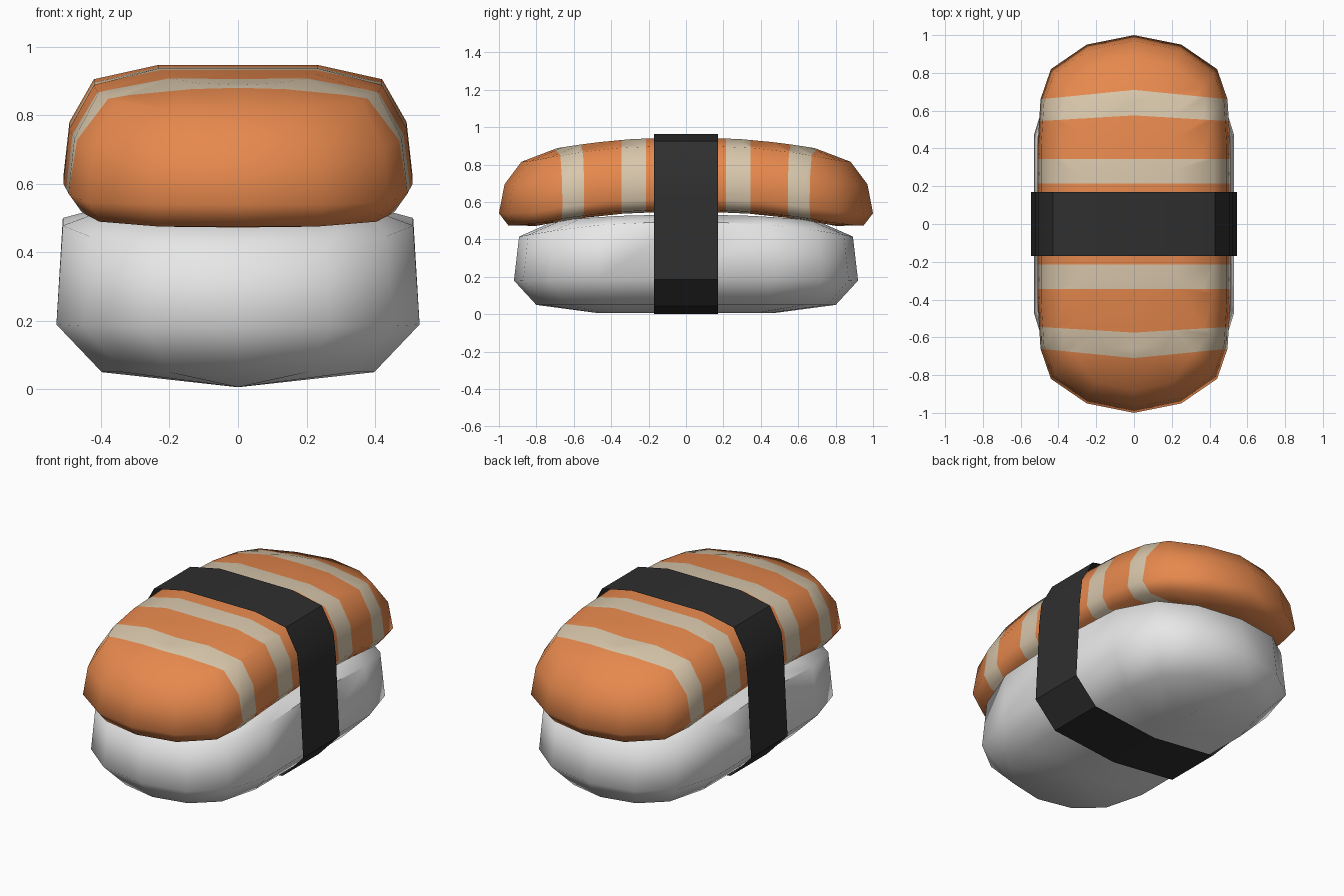
import bpy, bmesh
from mathutils import Vector

if "Cube" in bpy.data.objects:
    bpy.data.objects.remove(bpy.data.objects["Cube"])


def material(name, rgb):
    m = bpy.data.materials.new(name)
    m.diffuse_color = (*rgb, 1)
    m.use_nodes = True
    m.node_tree.nodes["Principled BSDF"].inputs["Base Color"].default_value = m.diffuse_color
    return m


ORANGE = material("salmon orange", (0.80, 0.25, 0.075))
CREAM = material("cream stripe", (0.69, 0.57, 0.41))
WHITE = material("rice white", (0.80, 0.81, 0.80))
BLACK = material("seaweed black", (0.028, 0.028, 0.028))


def finish(name, bm, mats, angle):
    me = bpy.data.meshes.new(name)
    bm.to_mesh(me)
    bm.free()
    for m in mats:
        me.materials.append(m)
    ob = bpy.data.objects.new(name, me)
    bpy.context.collection.objects.link(ob)
    bpy.ops.object.select_all(action='DESELECT')
    ob.select_set(True)
    bpy.context.view_layer.objects.active = ob
    bpy.ops.object.shade_smooth_by_angle(angle=angle)
    return ob


def pillow(outline, levels, reach):
    """Stack scaled plan outlines; each level is (x scale, y scale, z, arch height)."""
    half = [(x, -y) for x, y in outline] + [(x, y) for x, y in reversed(outline[:-1])]
    n = len(half)
    bm = bmesh.new()
    rings = []
    for sx, sy, z, arch in levels:
        sides = []
        for s in (1, -1):
            sides.append([bm.verts.new((s * x * sx, y * sy,
                          z + arch * max(0, 1 - (y * sy / reach) ** 2))) for x, y in half])
        rings.append(sides)
    # side walls
    for a, b in zip(rings, rings[1:]):
        for s in (0, 1):
            for i in range(n - 1):
                bm.faces.new((a[s][i], a[s][i + 1], b[s][i + 1], b[s][i]))
    # bottom and top caps as crosswise strips
    for r in (rings[0], rings[-1]):
        for i in range(n - 1):
            bm.faces.new((r[0][i], r[0][i + 1], r[1][i + 1], r[1][i]))
    bmesh.ops.remove_doubles(bm, verts=bm.verts, dist=0.0005)
    bmesh.ops.dissolve_degenerate(bm, edges=bm.edges, dist=0.0005)
    bmesh.ops.bisect_plane(bm, geom=bm.verts[:] + bm.edges[:] + bm.faces[:], dist=0.0001,
                           plane_co=(0, 0, 0), plane_no=(1, 0, 0))
    bmesh.ops.recalc_face_normals(bm, faces=bm.faces)
    return bm


# rice block
rice_outline = [(0, 0.92), (0.27, 0.87), (0.45, 0.73), (0.53, 0.47), (0.53, 0)]
rice_levels = [(0, 0.51, 0.006, 0), (0.75, 0.87, 0.05, 0), (1, 1, 0.18, 0.012),
               (0.965, 0.97, 0.41, 0.09), (0.72, 0.76, 0.475, 0.06)]
finish("rice", pillow(rice_outline, rice_levels, 0.92), [WHITE], 1.2)

# arched salmon slice
fish_outline = [(0, 1), (0.25, 0.95), (0.44, 0.82), (0.495, 0.66), (0.51, 0.42), (0.51, 0)]
fish_levels = [(0.45, 0.80, 0.462, 0.09), (0.92, 0.95, 0.475, 0.09), (1, 1, 0.54, 0.08),
               (0.965, 0.97, 0.695, 0.085), (0.825, 0.88, 0.815, 0.09), (0.455, 0.69, 0.857, 0.09)]
fish = pillow(fish_outline, fish_levels, 0.85)

# cut stripe borders: (y at the sides, y at the middle)
borders = [(0.215, 0.215), (0.345, 0.345), (0.545, 0.575), (0.66, 0.71)]
for ys, ym in borders:
    for sx in (1, -1):
        for sy in (1, -1):
            faces = [f for f in fish.faces if f.calc_center_median().x * sx > 0]
            geom = set(faces)
            for f in faces:
                geom.update(f.edges)
                geom.update(f.verts)
            slope = (ym - ys) / 0.5
            bmesh.ops.bisect_plane(fish, geom=list(geom), dist=0.0001,
                                   plane_co=(0, sy * ym, 0),
                                   plane_no=Vector((sx * slope, sy, 0)).normalized())


def border_y(k, x):
    ys, ym = borders[k]
    return ym + (ys - ym) * abs(x) / 0.5


for f in fish.faces:
    c = f.calc_center_median()
    for k in (0, 2):
        if border_y(k, c.x) < abs(c.y) < border_y(k + 1, c.x):
            f.material_index = 1
finish("salmon", fish, [ORANGE, CREAM], 1.2)

# thin seaweed band wrapped around the middle
side = [(0.41, 0.043), (0.545, 0.185), (0.528, 0.50), (0.522, 0.64),
        (0.505, 0.79), (0.43, 0.925), (0.235, 0.965)]
loop = [(0, 0)] + side + [(-x, z) for x, z in reversed(side)]
band = bmesh.new()
rows = [[band.verts.new((x, y, z)) for x, z in loop] for y in (-0.17, 0.17)]
for i in range(len(loop)):
    j = (i + 1) % len(loop)
    band.faces.new((rows[0][i], rows[0][j], rows[1][j], rows[1][i]))
finish("seaweed_band", band, [BLACK], 0.6)
